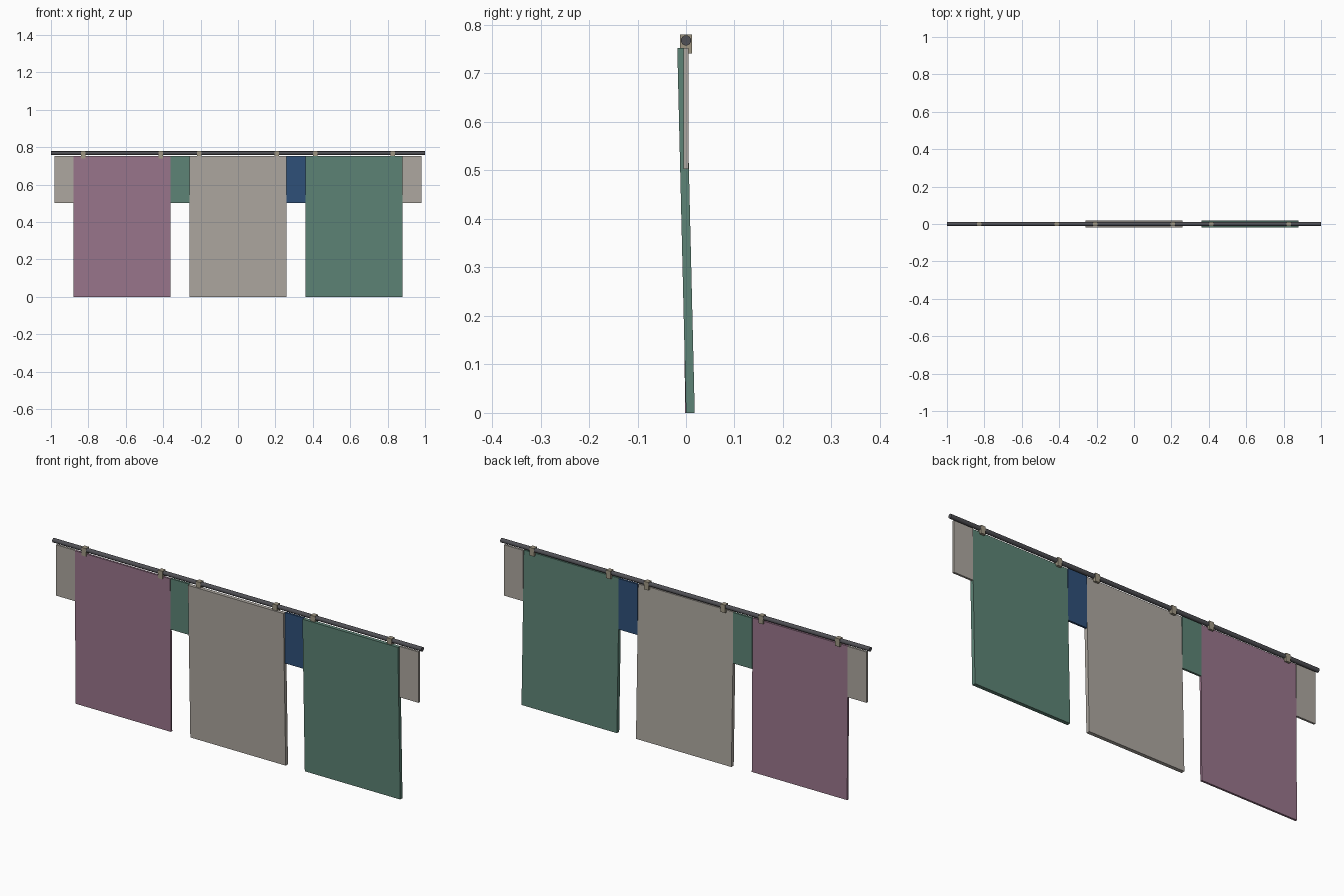
import bpy, bmesh, math
from mathutils import Matrix

if "Cube" in bpy.data.objects:
    bpy.data.objects.remove(bpy.data.objects["Cube"])

def material(name, rgb):
    m = bpy.data.materials.new(name)
    m.diffuse_color = (*rgb, 1)
    m.use_nodes = True
    m.node_tree.nodes["Principled BSDF"].inputs["Base Color"].default_value = m.diffuse_color
    return m

mauve = material("mauve", (0.32, 0.18, 0.26))
green = material("green", (0.11, 0.23, 0.18))
blue = material("blue", (0.028, 0.08, 0.19))
linen = material("linen", (0.42, 0.39, 0.35))
tan = material("tan", (0.35, 0.31, 0.23))
dark = material("dark_metal", (0.08, 0.08, 0.09))

def box(name, center, size, mat, lean=0.0):
    """Box whose top is sheared by -lean in y and bottom by +lean."""
    bm = bmesh.new()
    bmesh.ops.create_cube(bm, size=1)
    for v in bm.verts:
        side = v.co.z * 2
        v.co = [v.co[i] * size[i] for i in range(3)]
        v.co.y -= lean * side
    me = bpy.data.meshes.new(name)
    bm.to_mesh(me)
    bm.free()
    ob = bpy.data.objects.new(name, me)
    ob.location = center
    me.materials.append(mat)
    bpy.context.collection.objects.link(ob)
    return ob

U = 0.1034          # narrow panel width; wide panels are five units
TOP = 0.752

# Rod
bpy.ops.mesh.primitive_cylinder_add(vertices=16, radius=0.0105, depth=2,
                                    location=(0, 0, 0.768),
                                    rotation=(0, math.pi / 2, 0))
rod = bpy.context.object
rod.name = "rod"
rod.data.materials.append(dark)
bpy.ops.object.shade_smooth_by_angle()

# Long hanging panels, each with a pair of clips on the rod
for i, (mat, lean, thick) in enumerate([(mauve, 0.003, 0.010),
                                        (linen, 0.009, 0.018),
                                        (green, 0.009, 0.018)]):
    x = (i - 1) * 6 * U
    box(f"long_panel_{i+1}", (x, 0, TOP / 2), (5 * U, thick, TOP), mat, lean)
    for s in (-1, 1):
        box(f"clip_{i+1}", (x + s * 0.208, 0, 0.7605), (0.024, 0.024, 0.039), tan)

# Short panels filling the gaps and ends
for i, mat in enumerate([linen, green, blue, linen]):
    box(f"short_panel_{i+1}", ((i - 1.5) * 6 * U, 0, (TOP + 0.503) / 2),
        (U, 0.010, TOP - 0.503), mat)
